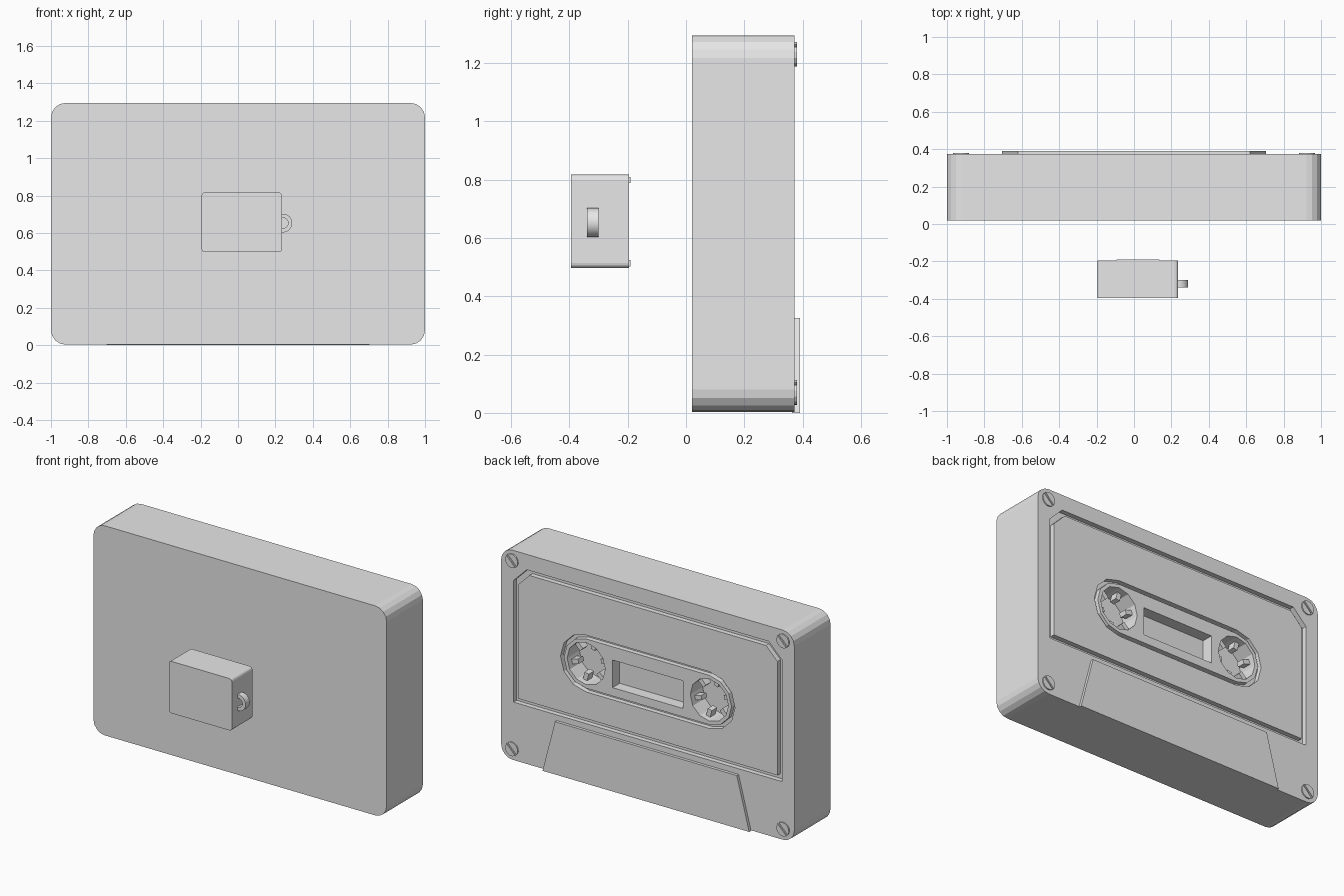
import bpy, bmesh, math
from mathutils import Matrix

if "Cube" in bpy.data.objects:
    bpy.data.objects.remove(bpy.data.objects["Cube"])

grey = bpy.data.materials.new("light_grey")
grey.diffuse_color = (0.8, 0.8, 0.8, 1)
grey.use_nodes = True
grey.node_tree.nodes["Principled BSDF"].inputs["Base Color"].default_value = grey.diffuse_color

BACK = 0.373      # detailed face of the cassette
MID = 0.73        # height of the reels


def finish(name, bm):
    bmesh.ops.recalc_face_normals(bm, faces=bm.faces)
    me = bpy.data.meshes.new(name)
    bm.to_mesh(me)
    bm.free()
    me.materials.append(grey)
    ob = bpy.data.objects.new(name, me)
    bpy.context.collection.objects.link(ob)
    return ob


def prism(name, outer, y0, y1, inner=None):
    """Extrude an (x, z) outline along y; an inner outline makes it a ring."""
    bm = bmesh.new()

    def loop(pts, y):
        return [bm.verts.new((x, y, z)) for x, z in pts]

    def walls(a, b):
        n = len(a)
        for i in range(n):
            j = (i + 1) % n
            bm.faces.new((a[i], a[j], b[j], b[i]))

    a, b = loop(outer, y0), loop(outer, y1)
    walls(a, b)
    if inner:
        c, d = loop(inner, y0), loop(inner, y1)
        walls(c, d)
        walls(a, c)
        walls(b, d)
    else:
        bm.faces.new(a)
        bm.faces.new(b)
    return finish(name, bm)


def arc(cx, cz, r, a0, a1, n):
    return [(cx + r * math.cos(math.radians(a0 + (a1 - a0) * i / n)),
             cz + r * math.sin(math.radians(a0 + (a1 - a0) * i / n))) for i in range(n + 1)]


def rounded(x0, x1, z0, z1, r, n=4):
    return (arc(x1 - r, z0 + r, r, -90, 0, n) + arc(x1 - r, z1 - r, r, 0, 90, n)
            + arc(x0 + r, z1 - r, r, 90, 180, n) + arc(x0 + r, z0 + r, r, 180, 270, n))


def rect(x0, x1, z0, z1):
    return [(x0, z0), (x1, z0), (x1, z1), (x0, z1)]


def capsule(half, r):
    return arc(half, MID, r, -90, 90, 6) + arc(-half, MID, r, 90, 270, 6)


def label(o):
    """Label outline with clipped top corners, inset by o."""
    x, z0, z1, c = 0.915 - o, 0.36 + o, 1.2 - o, 0.09 - 0.4 * o
    return [(-x, z0), (x, z0), (x, z1 - c), (x - c, z1), (-x + c, z1), (-x, z1 - c)]


def cut(target, cutter):
    m = target.modifiers.new("cut", 'BOOLEAN')
    m.operation = 'DIFFERENCE'
    m.solver = 'EXACT'
    m.object = cutter
    bpy.context.view_layer.objects.active = target
    bpy.ops.object.modifier_apply(modifier=m.name)
    bpy.data.objects.remove(cutter)


# Cassette shell with grooves, reel holes and window
shell = prism("cassette_shell", rounded(-1, 1, 0.003, 1.295, 0.078), 0.02, BACK)
cut(shell, prism("label_groove", label(0), BACK - 0.03, BACK + 0.05, label(0.03)))
cut(shell, prism("reel_groove", capsule(0.42, 0.175), BACK - 0.03, BACK + 0.05, capsule(0.42, 0.152)))
cut(shell, prism("window_cut", rect(-0.24, 0.24, 0.63, 0.80), BACK - 0.07, BACK + 0.05))
for s in (-1, 1):
    cut(shell, prism("reel_cut", arc(0.42 * s, MID, 0.13, 0, 330, 11), BACK - 0.12, BACK + 0.05))

# Drive teeth inside the reel holes
for s in (-1, 1):
    for k in range(6):
        bm = bmesh.new()
        bmesh.ops.create_cube(bm, size=1)
        place = (Matrix.Translation((0.42 * s, BACK - 0.06, MID))
                 @ Matrix.Rotation(math.radians(60 * k + 15), 4, 'Y')
                 @ Matrix.Translation((0.105, 0, 0))
                 @ Matrix.Diagonal((0.05, 0.05, 0.028, 1)))
        bm.transform(place)
        finish("reel_tooth", bm)

# Raised tape-head plate
prism("head_plate", [(-0.705, 0.0), (0.705, 0.0), (0.62, 0.325), (-0.62, 0.325)], BACK - 0.01, 0.391)

# Slotted corner screws, each made of two half discs
for cx in (-0.925, 0.925):
    for cz in (0.07, 1.23):
        for a in (45, 225):
            prism("screw_half", arc(cx, cz, 0.043, a + 8, a + 172, 6), BACK - 0.01, 0.38)

# Small box with its loop and thin strips on the back
prism("small_box", rounded(-0.195, 0.235, 0.497, 0.817, 0.018, 3), -0.395, -0.195)
for z0, z1 in ((0.788, 0.81), (0.502, 0.524)):
    prism("small_box_strip", rect(-0.093, 0.137, z0, z1), -0.2, -0.19)
prism("hanging_loop", arc(0.24, 0.653, 0.05, -96, 96, 12) + arc(0.24, 0.653, 0.028, 100, -100, 12),
      -0.34, -0.30)

# Smooth only the gently rounded parts
for ob in bpy.data.objects:
    ob.select_set(ob.name.startswith("hanging_loop"))
bpy.context.view_layer.objects.active = bpy.data.objects["hanging_loop"]
bpy.ops.object.shade_smooth_by_angle(angle=math.radians(30))
